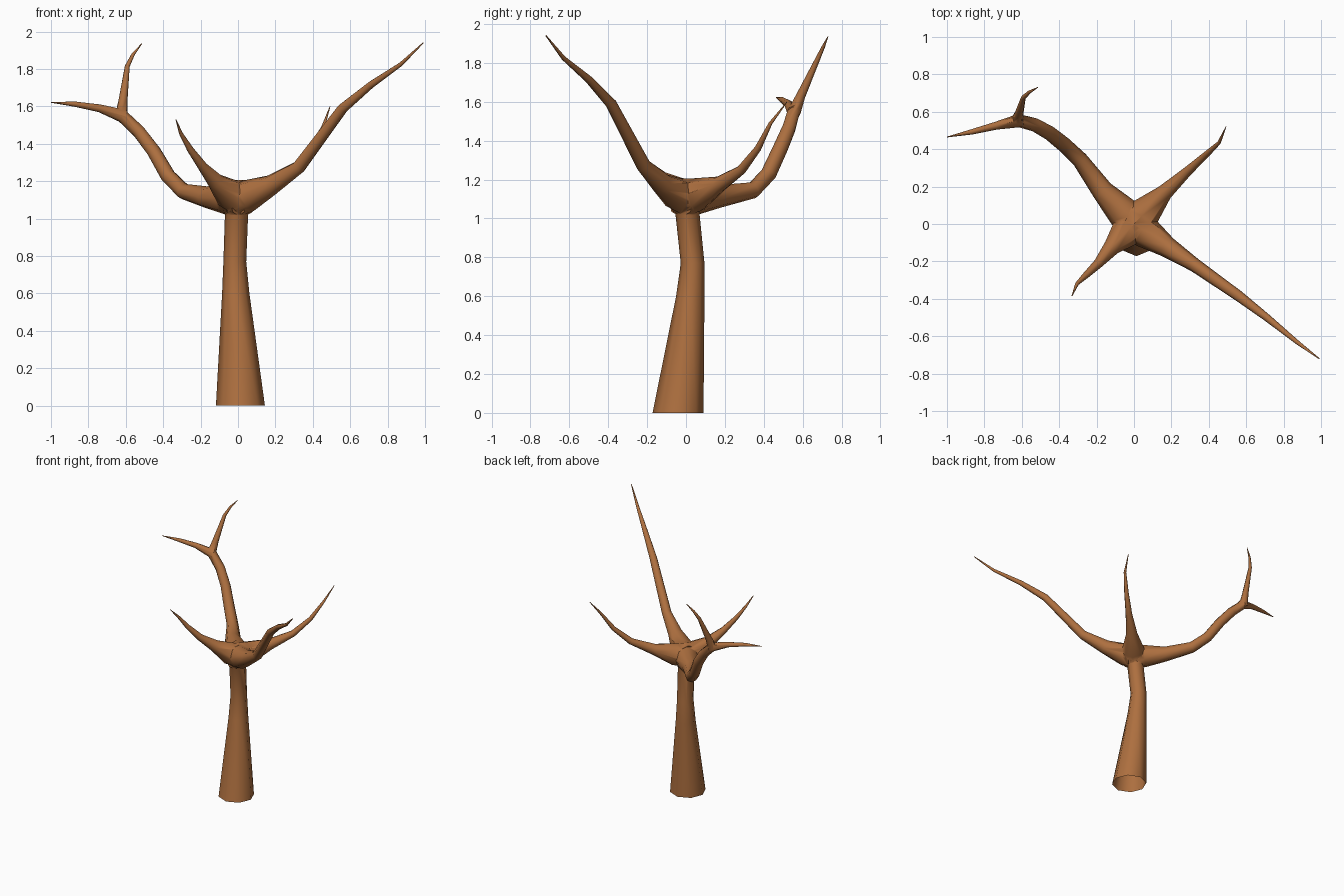
import bpy, bmesh, math
from mathutils import Vector

if "Cube" in bpy.data.objects:
    bpy.data.objects.remove(bpy.data.objects["Cube"])

SIDES = 8
bark = bpy.data.materials.new("bark")
bark.diffuse_color = (0.42, 0.16, 0.05, 1)
bark.use_nodes = True
bark.node_tree.nodes["Principled BSDF"].inputs["Base Color"].default_value = bark.diffuse_color


def tube(name, pts, radii, ref=(0, 0, 1), flat_rings=False):
    """Closed tapering tube along a path."""
    ref = Vector(ref)
    pts = [Vector(p) for p in pts]
    bm = bmesh.new()
    rings = []
    for i, (p, r) in enumerate(zip(pts, radii)):
        t = (pts[min(i + 1, len(pts) - 1)] - pts[max(i - 1, 0)]).normalized()
        if flat_rings:
            t = Vector((0, 0, 1))
        u = t.cross(ref).normalized()
        v = u.cross(t).normalized()
        angles = [math.tau * k / SIDES for k in range(SIDES)]
        rings.append([bm.verts.new(p + r * (u * math.cos(a) + v * math.sin(a))) for a in angles])
    for a, b in zip(rings, rings[1:]):
        for k in range(SIDES):
            j = (k + 1) % SIDES
            bm.faces.new((a[k], a[j], b[j], b[k]))
    bm.faces.new(rings[0])
    bm.faces.new(rings[-1])
    bmesh.ops.recalc_face_normals(bm, faces=bm.faces[:])
    me = bpy.data.meshes.new(name)
    bm.to_mesh(me)
    bm.free()
    me.materials.append(bark)
    ob = bpy.data.objects.new(name, me)
    bpy.context.collection.objects.link(ob)
    return ob


def taper(start, end, count):
    return [start + (end - start) * i / (count - 1) for i in range(count)]


def branch(name, pts, root, start, end):
    """Limb that grows out of the thick crown; the crown part is derived."""
    x, y, z = pts[0]
    crown = [(-0.15 * x, -0.15 * y, 1.105), (0.35 * x, 0.35 * y, 0.75 * 1.105 + 0.25 * z)]
    return tube(name, crown + pts, [0.1, 0.087, root] + taper(start, end, len(pts) - 1))


# Trunk
trunk = [(0.013, -0.041, 0, 0.131), (-0.012, 0.022, 0.6, 0.073), (-0.017, 0.034, 0.77, 0.061),
         (-0.008, 0.008, 1.02, 0.062), (0, 0, 1.12, 0.09)]
tree = tube("tree", [p[:3] for p in trunk], [p[3] for p in trunk], (0, 1, 0), True)

# Main branches and the two twigs of the fork
fork = Vector((-0.625, 0.555, 1.555))
limbs = [
    branch("long_branch", [
        (0.18, -0.125, 1.18), (0.325, -0.22, 1.275), (0.56, -0.385, 1.59),
        (0.71, -0.5, 1.715), (0.87, -0.63, 1.825), (0.99, -0.72, 1.94)], 0.056, 0.037, 0.003),
    branch("forked_branch", [
        (-0.17, 0.18, 1.115), (-0.29, 0.345, 1.145), (-0.375, 0.425, 1.23),
        (-0.45, 0.485, 1.36), (-0.53, 0.53, 1.465), fork], 0.058, 0.043, 0.034),
    branch("back_branch", [
        (0.165, 0.17, 1.175), (0.29, 0.285, 1.25), (0.385, 0.37, 1.36),
        (0.455, 0.435, 1.49), (0.492, 0.52, 1.6)], 0.043, 0.025, 0.002),
    branch("front_branch", [
        (-0.12, -0.125, 1.2), (-0.19, -0.21, 1.28), (-0.255, -0.272, 1.37),
        (-0.305, -0.32, 1.455), (-0.332, -0.385, 1.53)], 0.045, 0.026, 0.002),
    tube("fork_side", [
        fork + Vector((0.02, 0, -0.01)), (-0.74, 0.525, 1.59),
        (-0.87, 0.492, 1.612), (-1, 0.465, 1.622)], [0.037, 0.021, 0.014, 0.002]),
    tube("fork_up", [
        fork + Vector((0, 0, -0.01)), (-0.615, 0.59, 1.63), (-0.592, 0.675, 1.815),
        (-0.56, 0.705, 1.88), (-0.515, 0.73, 1.935)], [0.034, 0.024, 0.013, 0.009, 0.002], (1, 0, 0)),
]

# Merge everything into one continuous skin
bpy.context.view_layer.objects.active = tree
tree.select_set(True)
for limb in limbs:
    mod = tree.modifiers.new("union", "BOOLEAN")
    mod.operation = "UNION"
    mod.solver = "EXACT"
    mod.object = limb
    bpy.ops.object.modifier_apply(modifier=mod.name)
    bpy.data.objects.remove(limb)

# Open the trunk's underside
bm = bmesh.new()
bm.from_mesh(tree.data)
base = [f for f in bm.faces if all(v.co.z < 0.001 for v in f.verts)]
bmesh.ops.delete(bm, geom=base, context="FACES")
bm.to_mesh(tree.data)
bm.free()

bpy.ops.object.shade_smooth_by_angle(angle=math.radians(60))
